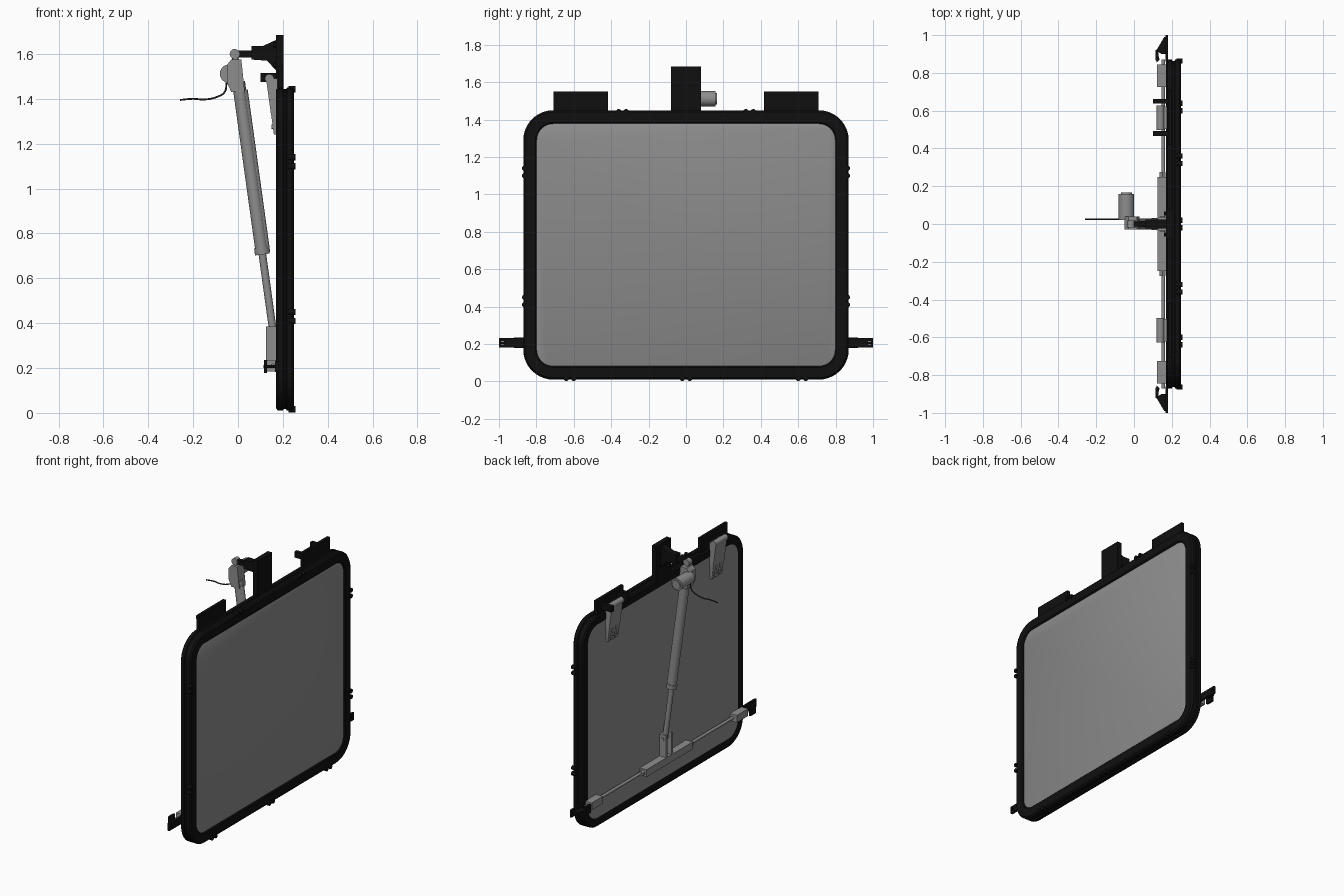
import bpy, bmesh, math
from mathutils import Vector

cube = bpy.data.objects.get("Cube")
if cube:
    bpy.data.objects.remove(cube)


def material(name, value):
    m = bpy.data.materials.new(name)
    m.use_nodes = True
    colour = (value, value, value, 1)
    m.diffuse_color = colour
    bsdf = next(n for n in m.node_tree.nodes if n.type == 'BSDF_PRINCIPLED')
    bsdf.inputs["Base Color"].default_value = colour
    return m


BLACK = material("black rubber and paint", 0.005)
GREY = material("metal grey", 0.27)
DARK = material("dark cable grey", 0.03)


def finish(name, bm, mat):
    bmesh.ops.recalc_face_normals(bm, faces=bm.faces)
    me = bpy.data.meshes.new(name)
    bm.to_mesh(me)
    bm.free()
    me.materials.append(mat)
    me.shade_smooth()
    me.set_sharp_from_angle(angle=math.radians(32))
    ob = bpy.data.objects.new(name, me)
    bpy.context.collection.objects.link(ob)
    return ob


def box(name, xs, ys, zs, mat):
    bm = bmesh.new()
    bmesh.ops.create_cube(bm, size=1)
    for v in bm.verts:
        v.co = [(s[0] + s[1]) / 2 + c * (s[1] - s[0]) for c, s in zip(v.co, (xs, ys, zs))]
    return finish(name, bm, mat)


def rod(name, a, b, r, mat, sides=24):
    a, b = Vector(a), Vector(b)
    bm = bmesh.new()
    bmesh.ops.create_cone(bm, cap_ends=True, segments=sides, radius1=r, radius2=r,
                          depth=(b - a).length)
    turn = (b - a).to_track_quat('Z', 'Y')
    for v in bm.verts:
        v.co = turn @ v.co + (a + b) / 2
    return finish(name, bm, mat)


def prism(name, points, lo, hi, mat, axis='y'):
    """Extrude an x-z outline along y, or an x-y outline along z."""
    bm = bmesh.new()
    place = (lambda p, t: (p[0], t, p[1])) if axis == 'y' else (lambda p, t: (p[0], p[1], t))
    rows = [[bm.verts.new(place(p, t)) for p in points] for t in (lo, hi)]
    for row in rows:
        bm.faces.new(row)
    bridge(bm, *rows)
    return finish(name, bm, mat)


def bridge(bm, a, b):
    for i in range(len(a)):
        j = (i + 1) % len(a)
        bm.faces.new((a[i], a[j], b[j], b[i]))


def rounded_loop(bm, inset, x, steps=10):
    """Rounded rectangle of the hatch outline, shrunk by inset, at depth x."""
    r = 0.16
    verts = []
    for k, (sy, sz) in enumerate(((1, 1), (-1, 1), (-1, -1), (1, -1))):
        for i in range(steps + 1):
            t = math.pi / 2 * (k + i / steps)
            verts.append(bm.verts.new((x, sy * (0.87 - r) + (r - inset) * math.cos(t),
                                       0.73 + sz * (0.72 - r) + (r - inset) * math.sin(t))))
    return verts


def hatch_part(name, profile, mat, closed):
    bm = bmesh.new()
    loops = [rounded_loop(bm, *p) for p in profile]
    for a, b in zip(loops, loops[1:]):
        bridge(bm, a, b)
    if closed:
        bridge(bm, loops[-1], loops[0])
    else:
        bm.faces.new(loops[0])
        bm.faces.new(loops[-1])
    return finish(name, bm, mat)


# Hatch: grooved rubber frame around a flat panel
hatch_part("frame", [(.05, .17), (.01, .17), (0, .178), (0, .2), (.007, .204), (.007, .214),
                     (0, .218), (0, .24), (.01, .25), (.065, .25), (.072, .244), (.072, .18)],
           BLACK, True)
hatch_part("panel", [(.045, .174), (.068, .174), (.068, .238), (.078, .243)], GREY, False)

# Seal clips around the rim, two knobs each
clips = [(s * .863, z, 'z') for s in (-1, 1) for z in (.43, 1.12)]
clips += [(y, .016, 'y') for y in (-.62, 0, .62)] + [(y, 1.443, 'y') for y in (-.34, .34)]
for y, z, along in clips:
    for d in (-.02, .02):
        cy, cz = (y + d, z) if along == 'y' else (y, z + d)
        rod("rim_clip", (.225, cy, cz), (.257, cy, cz), .014, BLACK, 12)

# Upper mounting plates and hinges
for side in (-1, 1):
    c = side * .563
    box("hinge_mount_plate", (.18, .2), (c - .145, c + .145), (1.43, 1.55), BLACK)
    rod("hinge_barrel", (.14, c - .065, 1.49), (.14, c + .065, 1.49), .02, GREY)
    prism("hinge_leaf", [(.125, 1.49), (.175, 1.49), (.175, 1.33), (.147, 1.33)],
          c - .06, c + .06, GREY)
    for d in (-.042, 0, .042):
        prism("hinge_finger", [(.147, 1.335), (.175, 1.335), (.175, 1.24), (.16, 1.24)],
              c + d - .014, c + d + .014, GREY)
        rod("hinge_bolt", (.15, c + d, 1.275), (.175, c + d, 1.275), .01, GREY, 12)
for y in (.48, .65):
    box("hinge_arm", (.10, .18), (y - .013, y + .013), (1.475, 1.515), BLACK)

# Central upper bracket that carries the actuator
box("bracket_plate", (.17, .203), (-.08, .08), (1.44, 1.685), BLACK)
prism("bracket_gusset", [(.06, 1.575), (.06, 1.635), (.11, 1.635), (.175, 1.665),
                         (.175, 1.52), (.13, 1.57)], -.025, .025, BLACK)
box("bracket_tongue", (-.005, .07), (-.012, .012), (1.585, 1.615), BLACK)
for z in (1.55, 1.64):
    for y in (-.055, .055):
        rod("bracket_bolt", (.158, y, z), (.175, y, z), .012, BLACK, 6)

# Actuator: sloping tube, rod, gearbox and side motor
top, foot = Vector((-.015, 0, 1.6)), Vector((.158, 0, .35))


def along(t, y=0, off=0):
    d = (foot - top).normalized()
    return top + (foot - top) * t + Vector((-d.z * off, y, d.x * off))


rod("actuator_eye", (-.015, -.018, 1.6), (-.015, .018, 1.6), .022, GREY)
rod("actuator_neck", along(0), along(.05), .015, GREY)
rod("actuator_tube", along(.1), along(.71), .029, GREY)
rod("actuator_side_rail", along(.13, 0, .018), along(.71, 0, .018), .018, GREY)
rod("actuator_collar", along(.69), along(.715), .033, GREY)
rod("actuator_rod", along(.7), foot, .017, GREY)
prism("gearbox", [(-.03, 1.575), (.015, 1.575), (.03, 1.43), (-.03, 1.43), (-.05, 1.475),
                  (-.05, 1.55)], -.03, .04, GREY)
rod("motor", (-.04, .02, 1.512), (-.04, .158, 1.512), .041, GREY, 32)
rod("motor_cap", (-.04, .158, 1.512), (-.04, .166, 1.512), .03, GREY)

# Loose motor cable
curve = bpy.data.curves.new("motor_cable", 'CURVE')
curve.dimensions = '3D'
curve.bevel_depth = .004
path = [(-.05, 1.48), (-.06, 1.43), (-.09, 1.41), (-.15, 1.397), (-.2, 1.4), (-.258, 1.395)]
spline = curve.splines.new('BEZIER')
spline.bezier_points.add(len(path) - 1)
for point, (x, z) in zip(spline.bezier_points, path):
    point.co = (x, .025, z)
    point.handle_left_type = point.handle_right_type = 'AUTO'
curve.materials.append(DARK)
bpy.context.collection.objects.link(bpy.data.objects.new("motor_cable", curve))

# Lower clevis and locking bar
for s in (-1, 1):
    box("clevis_cheek", (.125, .174), sorted((s * .02, s * .036)), (.235, .385), GREY)
box("clevis_web", (.16, .174), (-.036, .036), (.235, .385), GREY)
rod("clevis_pin", (.152, -.042, .355), (.152, .042, .355), .011, GREY, 12)
box("locking_bar", (.124, .174), (-.25, .25), (.185, .235), GREY)

# Slide rods, guide blocks and outer strikers on both sides
for s in (-1, 1):
    rod("slide_nut", (.15, s * .25, .21), (.15, s * .275, .21), .018, GREY, 6)
    rod("slide_rod", (.155, s * .25, .21), (.155, s * .87, .21), .01, GREY, 16)
    box("guide_block", (.122, .174), sorted((s * .725, s * .845)), (.185, .235), GREY)
    prism("striker_gusset", [(.125, s * .915), (.135, s * .87), (.12, s * .855),
                             (.113, s * .91), (.16, s * .99), (.17, s * .99), (.17, s * .9),
                             (.145, s * .9)], .2, .214, BLACK, 'z')
    box("striker_hook", (.115, .13), sorted((s * .865, s * .92)), (.178, .236), BLACK)
    box("striker_plate_inner", (.166, .18), sorted((s * .86, s * .972)), (.182, .232), BLACK)
    # Outer tab around the mounting hole
    box("striker_tab_end", (.166, .18), sorted((s * .99, s)), (.182, .232), BLACK)
    for zs in ((.182, .198), (.216, .232)):
        box("striker_tab_edge", (.166, .18), sorted((s * .97, s * .992)), zs, BLACK)
